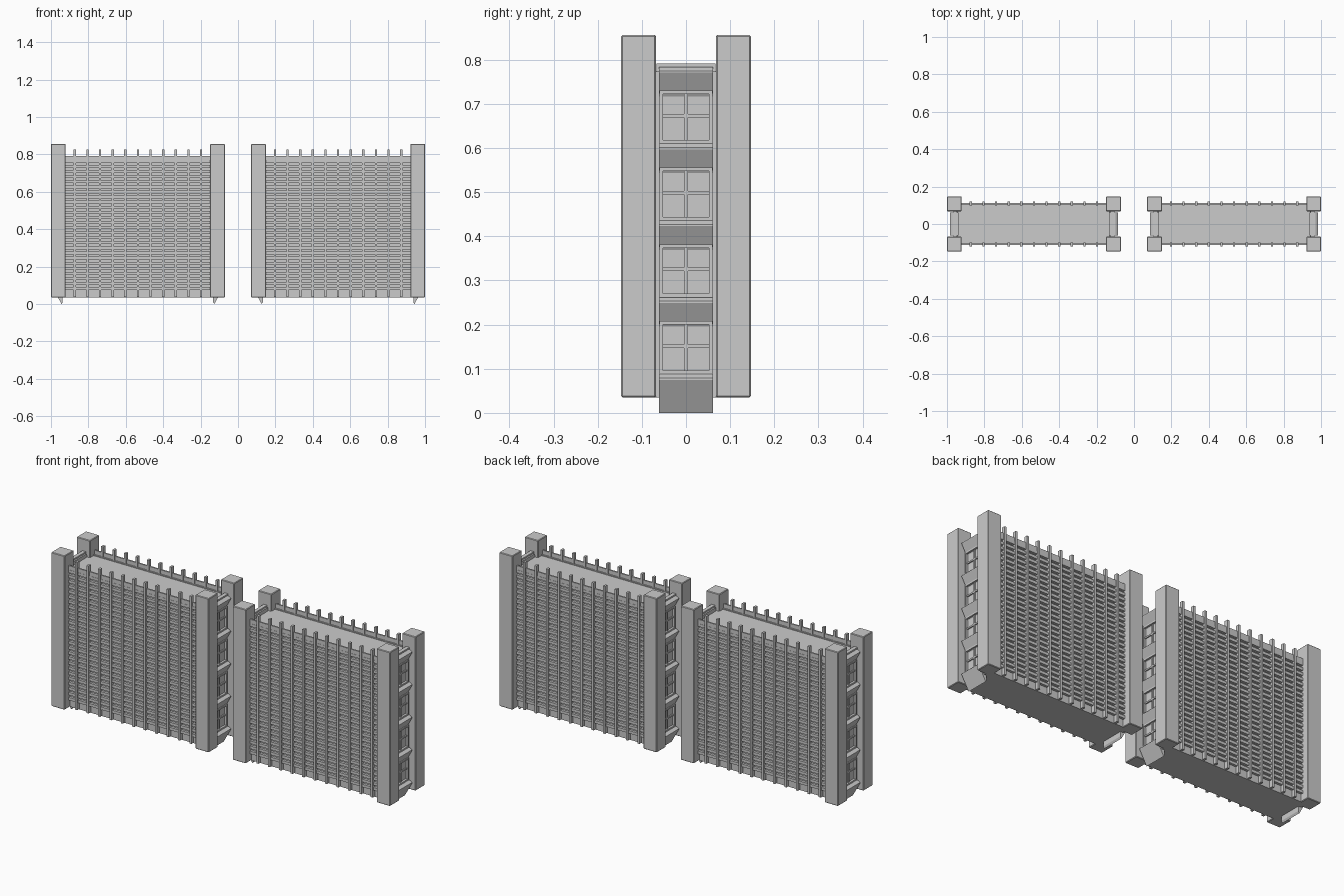
import bpy

if "Cube" in bpy.data.objects:
    bpy.data.objects.remove(bpy.data.objects["Cube"])

CX = 0.535          # centre of each block
BOTTOM = 0.035      # underside of the blocks


class Part:
    """Collects boxes and prisms into one mesh object."""
    def __init__(self, name):
        self.name, self.v, self.f = name, [], []

    def box(self, x0, x1, y0, y1, z0, z1):
        self.prism([(x0, z0), (x1, z0), (x1, z1), (x0, z1)], y0, y1)

    def prism(self, profile, y0, y1):
        # x-z profile extruded along y
        b, n = len(self.v), len(profile)
        self.v += [(x, y0, z) for x, z in profile]
        self.v += [(x, y1, z) for x, z in profile]
        self.f.append([b + i for i in range(n)])
        self.f.append([b + n + i for i in reversed(range(n))])
        for i in range(n):
            j = (i + 1) % n
            self.f.append([b + j, b + i, b + n + i, b + n + j])

    def build(self, cx, bevel=0):
        me = bpy.data.meshes.new(self.name)
        me.from_pydata(self.v, [], self.f)
        ob = bpy.data.objects.new(self.name, me)
        ob.location.x = cx
        bpy.context.collection.objects.link(ob)
        import bmesh
        bm = bmesh.new()
        bm.from_mesh(me)
        bmesh.ops.recalc_face_normals(bm, faces=bm.faces)
        if sx_list[0] and self.name.startswith("end_left"):
            pass
        bm.to_mesh(me)
        bm.free()
        if bevel:
            m = ob.modifiers.new("bevel", "BEVEL")
            m.width, m.segments = bevel, 1
        return ob


sx_list = (-1, 1)

for side, cx in (("left", -CX), ("right", CX)):
    # main body with a sunken roof
    body = Part(side + "_block_body")
    body.box(-0.415, 0.415, -0.1, 0.1, BOTTOM, 0.765)
    body.build(cx)

    # corner pillars
    pillars = Part(side + "_corner_pillars")
    for sx in sx_list:
        for sy in sx_list:
            xs = sorted((sx * 0.386, sx * 0.465))
            ys = sorted((sy * 0.068, sy * 0.147))
            pillars.box(*xs, *ys, BOTTOM, 0.856)
    pillars.build(cx, 0.003)

    # horizontal louvres and vertical fins on both long faces
    louvres = Part(side + "_louvres")
    fins = Part(side + "_fins")
    for sy in sx_list:
        ys = sorted((sy * 0.098, sy * 0.113))
        pitch = 0.0272
        for i in range(26):
            z = 0.075 + i * pitch
            louvres.box(-0.39, 0.39, *ys, z, z + 0.015)
        ys = sorted((sy * 0.104, sy * 0.112))
        louvres.box(-0.39, 0.39, *ys, 0.76, 0.792)
        ys = sorted((sy * 0.1, sy * 0.119))
        for i in range(11):
            x = (i - 5) * 0.0675
            fins.box(x - 0.006, x + 0.006, *ys, BOTTOM + 0.003, 0.825)
    louvres.build(cx)
    fins.build(cx)

    # end walls: sloping spandrels with sills, and four-pane windows
    spandrels = Part(side + "_end_spandrels")
    windows = Part(side + "_end_windows")
    for sx in sx_list:
        def xr(a, b):
            return sorted((sx * a, sx * b))
        windows.box(*xr(0.405, 0.42), -0.068, 0.068, BOTTOM, 0.775)
        spandrels.box(*xr(0.41, 0.43), -0.067, 0.067, 0.772, 0.792)
        for i in range(5):
            z = i * 0.174
            pts = [(0.408, 0.0), (0.45, 0.075), (0.45, 0.079),
                   (0.436, 0.088), (0.402, 0.088), (0.402, 0.01)]
            spandrels.prism([(sx * x, z + h) for x, h in pts], -0.061, 0.061)
            if i == 4:
                break
            # frame and glazing bars
            zb, zt, zm = z + 0.088, z + 0.208, z + 0.151
            for sy in sx_list:
                ys = sorted((sy * 0.052, sy * 0.060))
                windows.box(*xr(0.415, 0.432), *ys, zb, zt)
            windows.box(*xr(0.415, 0.432), -0.06, 0.06, zb, zb + 0.008)
            windows.box(*xr(0.415, 0.432), -0.06, 0.06, zt - 0.008, zt)
            windows.box(*xr(0.415, 0.426), -0.004, 0.004, zb, zt)
            windows.box(*xr(0.415, 0.426), -0.055, 0.055, zm - 0.004, zm + 0.004)
    spandrels.build(cx)
    windows.build(cx)
